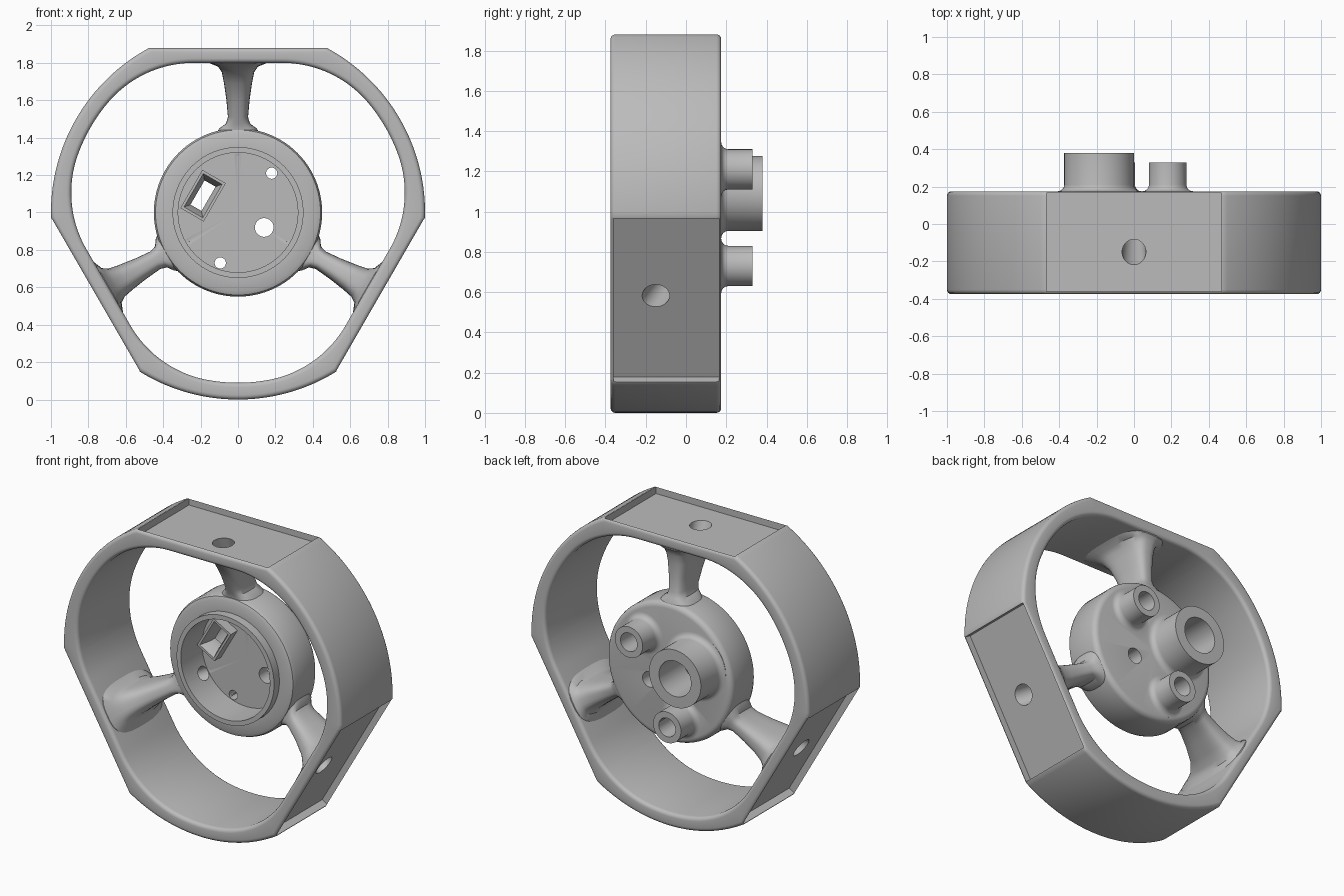
import bpy, bmesh
from math import sin, cos, tan, acos, atan2, sqrt, pi, radians
from mathutils import Matrix, Vector

if "Cube" in bpy.data.objects:
    bpy.data.objects.remove(bpy.data.objects["Cube"], do_unlink=True)

grey = bpy.data.materials.new("plain grey")
grey.use_nodes = True
colour = (0.5, 0.5, 0.5, 1)
grey.diffuse_color = colour
grey.node_tree.nodes["Principled BSDF"].inputs["Base Color"].default_value = colour

CENTRE = Vector((0, 0, 1))
TURNS = [radians(a) for a in (0, 120, 240)]


def finish(name, bm):
    bmesh.ops.remove_doubles(bm, verts=bm.verts, dist=1e-5)
    bmesh.ops.recalc_face_normals(bm, faces=bm.faces)
    mesh = bpy.data.meshes.new(name)
    bm.to_mesh(mesh)
    bm.free()
    mesh.materials.append(grey)
    obj = bpy.data.objects.new(name, mesh)
    bpy.context.collection.objects.link(obj)
    return obj


def loft(name, rings, loop=False):
    """Skin closed rings of points; loop joins the last ring to the first."""
    bm = bmesh.new()
    rows = [[bm.verts.new(p) for p in ring] for ring in rings]
    n = len(rows[0])
    pairs = list(zip(rows, rows[1:])) + ([(rows[-1], rows[0])] if loop else [])
    for a, b in pairs:
        for i in range(n):
            j = (i + 1) % n
            bm.faces.new((a[i], a[j], b[j], b[i]))
    if not loop:
        bm.faces.new(rows[0])
        bm.faces.new(rows[-1])
    return finish(name, bm)


def lathe(name, profile, x=0, z=1, steps=96):
    """Turn a (radius, y) profile about an axis along y; both ends on the axis."""
    bm = bmesh.new()
    verts = [bm.verts.new((r, y, 0)) for r, y in profile]
    edges = [bm.edges.new(pair) for pair in zip(verts, verts[1:])]
    bmesh.ops.spin(bm, geom=verts + edges, cent=(0, 0, 0), axis=(0, 1, 0),
                   angle=2 * pi, steps=steps, use_merge=True)
    bmesh.ops.translate(bm, verts=bm.verts, vec=(x, 0, z))
    return finish(name, bm)


def rod(x, z, r, y0, y1):
    return lathe("cutter", [(0, y0), (r, y0), (r, y1), (0, y1)], x, z, 48)


def spun(angle):
    return Matrix.Translation(CENTRE) @ Matrix.Rotation(angle, 4, 'Y')


def combine(obj, other, operation):
    """Apply a boolean and remove the operand."""
    mod = obj.modifiers.new("bool", 'BOOLEAN')
    mod.operation, mod.object, mod.solver = operation, other, 'EXACT'
    graph = bpy.context.evaluated_depsgraph_get()
    mesh = bpy.data.meshes.new_from_object(obj.evaluated_get(graph))
    obj.modifiers.clear()
    obj.data = mesh
    bpy.data.objects.remove(other, do_unlink=True)


def channel(angle):
    """Tilted tapering wire channel running from the rim into the hub."""
    def at(r):
        return Vector((0, -0.14 + 0.367 * (0.81 - r), r))
    a, b = at(0.29), at(0.92)
    bm = bmesh.new()
    bmesh.ops.create_cone(bm, cap_ends=True, segments=48, radius1=0.042,
                          radius2=0.067, depth=(b - a).length)
    turn = (b - a).to_track_quat('Z', 'Y').to_matrix().to_4x4()
    bm.transform(spun(angle) @ Matrix.Translation((a + b) / 2) @ turn)
    return finish("cutter", bm)


# Rim: round outline with three flats, rounded edges, softened inner opening
def outer_radius(d):
    return min(1, 0.88 / cos(d))


def inner_radius(d):
    blend, a, n = 0.6, 0.31, 0.2
    t = sqrt(a * a - n * n)
    if 0.8 * tan(d) < t:
        return 0.8 / cos(d)
    if d > atan2(t, n):
        return 0.91
    p = n * cos(d) + t * sin(d)
    return p + sqrt(p * p - a * a + blend * blend)


corner = acos(0.88)
offsets = sorted([radians(k * 2) for k in range(-30, 30)] + [corner, -corner])
FRONT, BACK, R = -0.375, 0.175, 0.024
arc = [i * pi / 8 for i in range(5)]
rings = []
for turn in TURNS:
    for d in offsets:
        ro, ri = outer_radius(abs(d)), inner_radius(abs(d))
        section = [(ro - R + R * sin(t), FRONT + R - R * cos(t)) for t in arc]
        section += [(ro - R + R * cos(t), BACK - R + R * sin(t)) for t in arc]
        section += [(ri + R - R * sin(t), BACK - R + R * cos(t)) for t in arc]
        section += [(ri + R - R * cos(t), FRONT + R - R * sin(t)) for t in arc]
        rings.append([(r * sin(turn + d), y, 1 + r * cos(turn + d))
                      for r, y in section])
rim = loft("rim", rings, loop=True)

# Shallow rectangular pockets in the flats
for turn in TURNS:
    bm = bmesh.new()
    bmesh.ops.create_cube(bm, size=1)
    bm.transform(spun(turn) @ Matrix.Translation((0, -0.0975, 0.935))
                 @ Matrix.Diagonal((0.936, 0.525, 0.2, 1)))
    combine(rim, finish("cutter", bm), 'DIFFERENCE')
    combine(rim, channel(turn), 'DIFFERENCE')

# Hub: cup with a raised ring at the front and a rounded back edge
E = 0.035
back_edge = [(0.45 - E + E * cos(t), BACK - E + E * sin(t)) for t in arc]
hub = lathe("hub", [(0, 0.088), (0.32, 0.088), (0.32, -0.13), (0.35, -0.13),
                    (0.35, -0.075), (0.42, -0.075), (0.441, -0.066),
                    (0.45, -0.045)] + back_edge + [(0, BACK)])


# Bosses on the back of the hub, with filleted feet
def boss(x, z, r, top):
    foot = [(r + E - E * sin(t), BACK + E - E * cos(t)) for t in arc]
    profile = [(0, 0.12), (r + E, 0.12)] + foot + [(r, top), (0, top)]
    combine(hub, lathe("boss", profile, x, z, 64), 'UNION')


PORT = (-0.187, 1.09)
PINS = [(0.18, 1.21), (-0.095, 0.73)]
boss(*PORT, 0.186, 0.38)
for pin in PINS:
    boss(*pin, 0.1, 0.33)


# Slanted rectangular port frame inside the cup
def slanted_box(name, levels):
    turn = Matrix.Translation((PORT[0], 0, PORT[1])) @ Matrix.Rotation(radians(30), 4, 'Y')
    return loft(name, [[turn @ Vector((sx * w, y, sz * h))
                        for sx, sz in ((-1, -1), (1, -1), (1, 1), (-1, 1))]
                       for y, w, h in levels])


combine(hub, slanted_box("frame", [(0.02, 0.072, 0.118), (0.12, 0.072, 0.118)]), 'UNION')
combine(hub, slanted_box("cutter", [(0.01, 0.062, 0.108), (0.08, 0.034, 0.075),
                                    (0.2, 0.034, 0.075)]), 'DIFFERENCE')

# Bores through the hub and bosses
combine(hub, rod(*PORT, 0.115, 0.13, 0.5), 'DIFFERENCE')
combine(hub, rod(0.14, 0.92, 0.05, 0, 0.3), 'DIFFERENCE')
for pin in PINS:
    combine(hub, rod(*pin, 0.03, 0, 0.3), 'DIFFERENCE')
    combine(hub, rod(*pin, 0.06, 0.16, 0.5), 'DIFFERENCE')
for turn in TURNS:
    combine(hub, channel(turn), 'DIFFERENCE')

# Spokes: rounded sections (distance, half width, front, back) flaring at both ends
SECTIONS = [(0.40, 0.13, -0.06, 0.165), (0.45, 0.10, -0.065, 0.16),
            (0.475, 0.065, -0.075, 0.145), (0.51, 0.054, -0.09, 0.135),
            (0.6, 0.062, -0.13, 0.13), (0.69, 0.075, -0.18, 0.13),
            (0.75, 0.087, -0.24, 0.14), (0.78, 0.107, -0.30, 0.15),
            (0.797, 0.15, -0.352, 0.165), (0.812, 0.17, -0.355, 0.165)]


def soft(v):
    return abs(v) ** 0.65 * (1 if v > 0 else -1)


spokes = []
for name, turn in zip(("top_spoke", "lower_left_spoke", "lower_right_spoke"), TURNS):
    rings = [[spun(turn) @ Vector((w * soft(cos(a)),
                                   (f + b) / 2 + (b - f) / 2 * soft(sin(a)), r))
              for a in [(k + 0.5) * pi / 16 for k in range(32)]]
             for r, w, f, b in SECTIONS]
    spoke = loft(name, rings)
    combine(spoke, channel(turn), 'DIFFERENCE')
    spokes.append(spoke)

# Smooth shading with crisp edges
bpy.ops.object.select_all(action='DESELECT')
for obj in [rim, hub] + spokes:
    obj.select_set(True)
bpy.context.view_layer.objects.active = rim
bpy.ops.object.shade_smooth_by_angle(angle=radians(35))
